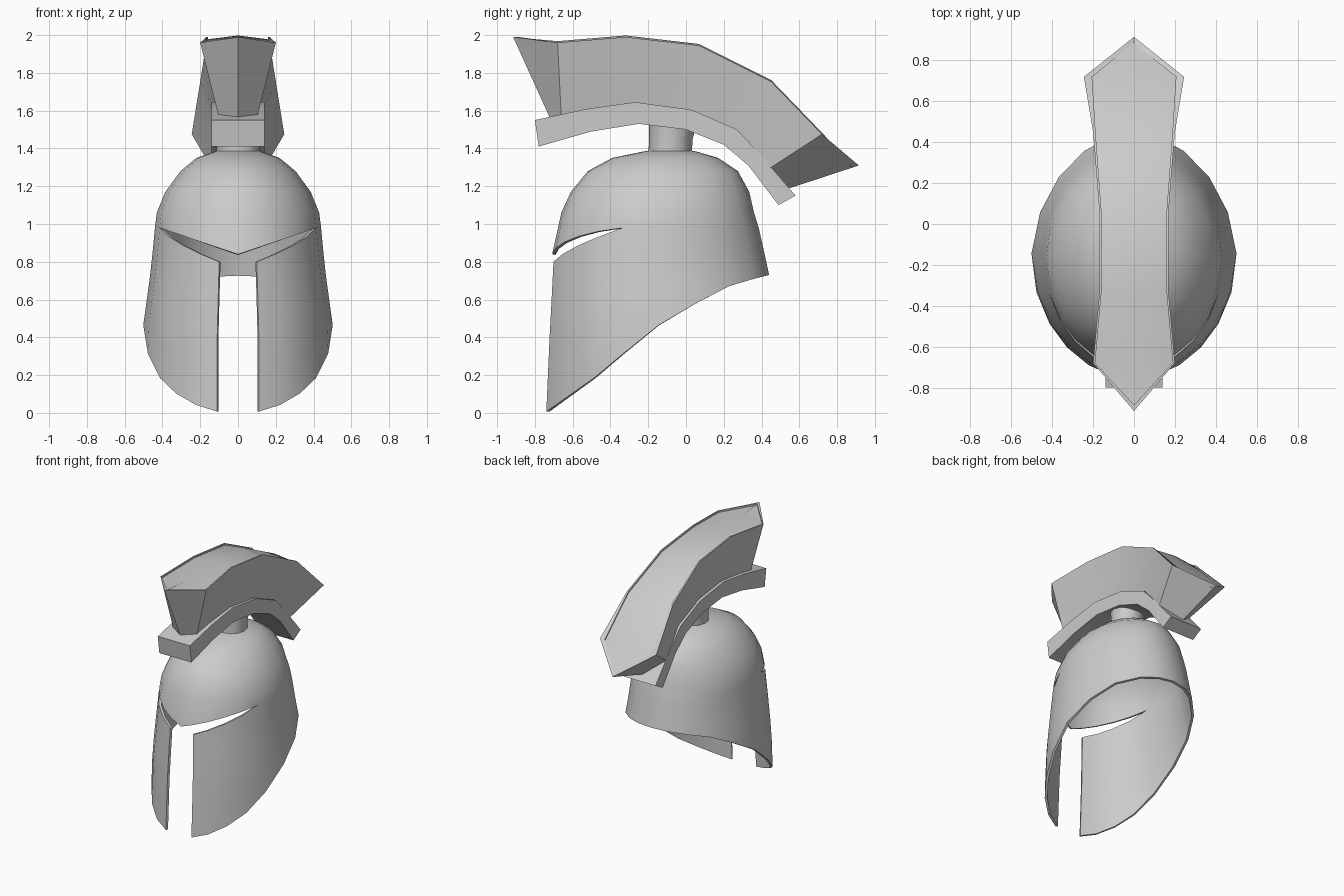
import bpy, bmesh, math

if "Cube" in bpy.data.objects:
    bpy.data.objects.remove(bpy.data.objects["Cube"])

metal = bpy.data.materials.new("plain grey")
metal.diffuse_color = (0.6, 0.6, 0.6, 1)
metal.use_nodes = True
metal.node_tree.nodes["Principled BSDF"].inputs["Base Color"].default_value = metal.diffuse_color


def interp(table, v):
    """Linear lookup in rows (key, value, ...), keys falling or rising."""
    rows = sorted(table)
    if v <= rows[0][0]:
        return rows[0][1:]
    for r, s in zip(rows, rows[1:]):
        if v <= s[0]:
            t = (v - r[0]) / (s[0] - r[0])
            return tuple(a + (b - a) * t for a, b in zip(r[1:], s[1:]))
    return rows[-1][1:]


def make(name, grids, caps=(), mirror=False, thick=0, angle=40):
    """Mesh from grids of points (rows joined to rows), optional mirror and wall."""
    bm = bmesh.new()
    for grid in grids:
        vs = [[bm.verts.new(p) for p in row] for row in grid]
        for r, s in zip(vs, vs[1:]):
            for i in range(len(r) - 1):
                bm.faces.new((r[i], r[i + 1], s[i + 1], s[i]))
        for c in caps:
            bm.faces.new(vs[c][:-1])
    bmesh.ops.remove_doubles(bm, verts=bm.verts, dist=0.0005)
    bmesh.ops.dissolve_degenerate(bm, edges=bm.edges, dist=0.0005)
    bmesh.ops.recalc_face_normals(bm, faces=bm.faces)
    bm.normal_update()
    top = max(bm.faces, key=lambda f: f.calc_center_median().z)
    if top.normal.z < 0:
        bmesh.ops.reverse_faces(bm, faces=bm.faces)
    me = bpy.data.meshes.new(name)
    bm.to_mesh(me)
    bm.free()
    ob = bpy.data.objects.new(name, me)
    bpy.context.collection.objects.link(ob)
    me.materials.append(metal)
    if mirror:
        m = ob.modifiers.new("mirror", 'MIRROR')
        m.merge_threshold = 0.001
    if thick:
        m = ob.modifiers.new("wall", 'SOLIDIFY')
        m.thickness, m.offset = thick, -1
    bpy.ops.object.select_all(action='DESELECT')
    ob.select_set(True)
    bpy.context.view_layer.objects.active = ob
    if mirror or thick:
        bpy.ops.object.convert(target='MESH')
    bpy.ops.object.shade_smooth_by_angle(angle=math.radians(angle))
    return ob


# Helmet shell: height, half width, front y, back y
SECT = [(1.395, 0, -.09, -.09), (1.385, .12, -.22, .05), (1.35, .22, -.39, .17),
        (1.28, .305, -.52, .275), (1.17, .385, -.61, .335), (1.06, .43, -.66, .36),
        (.98, .44, -.685, .385), (.8, .457, -.715, .425), (.73, .465, -.718, .44),
        (.44, .505, -.735, .5), (0, .51, -.755, .53)]
BOTTOM = [(-.75, 0), (-.48, .19), (-.17, .45), (.19, .66), (.36, .71), (.44, .73)]
COLS = [0, .22, .45, .7, .95, 1.23, 1.55, 1.9, 2.25, 2.6, 2.88, math.pi]
END = 1.23  # angle where the eye slit ends


def skin(a, z):
    w, yf, yb = interp(SECT, z)
    c = yf + (yb - yf) * .49
    ext = (c - yf) if a < math.pi / 2 else (yb - c)
    return (w * math.sin(a) if a < 3.14 else 0, c - ext * math.cos(a), z)


def brow(a):
    return .84 + .14 * math.sin(min(a, END)) / math.sin(END)


def slit(a):
    return .8 + .18 * min(1, (a - .22) / (END - .22))


def rim(a):
    z = .5
    for _ in range(12):
        z = interp(BOTTOM, skin(a, z)[1])[0]
    return z


dome = [[skin(a, z) for z in (1.395, 1.385, 1.35, 1.28, 1.17, 1.06)] + [skin(a, brow(a))]
        for a in COLS]
cheeks = []
for a in COLS[1:]:
    hi, lo = slit(a), rim(a)
    cheeks.append([skin(a, hi + (lo - hi) * t / 4) for t in range(5)])
make("helmet_shell", [dome, cheeks], mirror=True, thick=.018)

# Post that carries the crest
post = []
for z, r, yc in ((1.36, .115, -.085), (1.45, .115, -.08), (1.56, .13, -.065)):
    post.append([(r * math.cos(k * math.pi / 6), yc + r * math.sin(k * math.pi / 6), z)
                 for k in range(13)])
make("crest_post", [post], caps=(0, -1))

# Curved bar under the crest: top y, top z, bottom y, bottom z
BAR = [(-.8, 1.55, -.78, 1.41), (-.52, 1.61, -.5, 1.49), (-.27, 1.645, -.25, 1.53),
       (.03, 1.605, 0, 1.5), (.27, 1.5, .2, 1.42), (.4, 1.36, .33, 1.31),
       (.58, 1.15, .49, 1.1)]
rings = []
for ty, tz, by, bz in BAR:
    rings.append([(x, y, z) for x, y, z in ((-.14, ty, tz), (.14, ty, tz), (.14, by, bz),
                                           (-.14, by, bz), (-.14, ty, tz))])
make("crest_bar", [rings], caps=(0, -1), angle=60)

# Crest: top y, top z, top half width, bottom y, bottom z, bottom half width, rim
CREST = [(-.915, 1.99, 0, -.72, 1.56, 0, 0), (-.68, 1.96, .2, -.66, 1.56, .1, .01),
         (-.32, 1.99, .168, -.28, 1.6, .11, .01), (.07, 1.945, .17, 0, 1.56, .11, .01),
         (.45, 1.755, .2, .25, 1.46, .11, .012), (.72, 1.475, .245, .42, 1.28, .13, .04),
         (.915, 1.31, 0, .55, 1.19, 0, 0)]
rows = []
for i, (ty, tz, tw, by, bz, bw, r) in enumerate(CREST):
    dy = .03 if i == 0 else -.03 if i == 6 else 0
    zc = tz + (.012 if 0 < i < 6 else 0)
    rows.append([(0, by, bz), (bw, by, bz), (tw, ty, tz), (tw - r, ty + dy, tz),
                 (tw - r, ty + dy, tz - .012), (0, ty + dy, zc - .004)])
make("crest_plume", [rows], mirror=True, angle=35)
